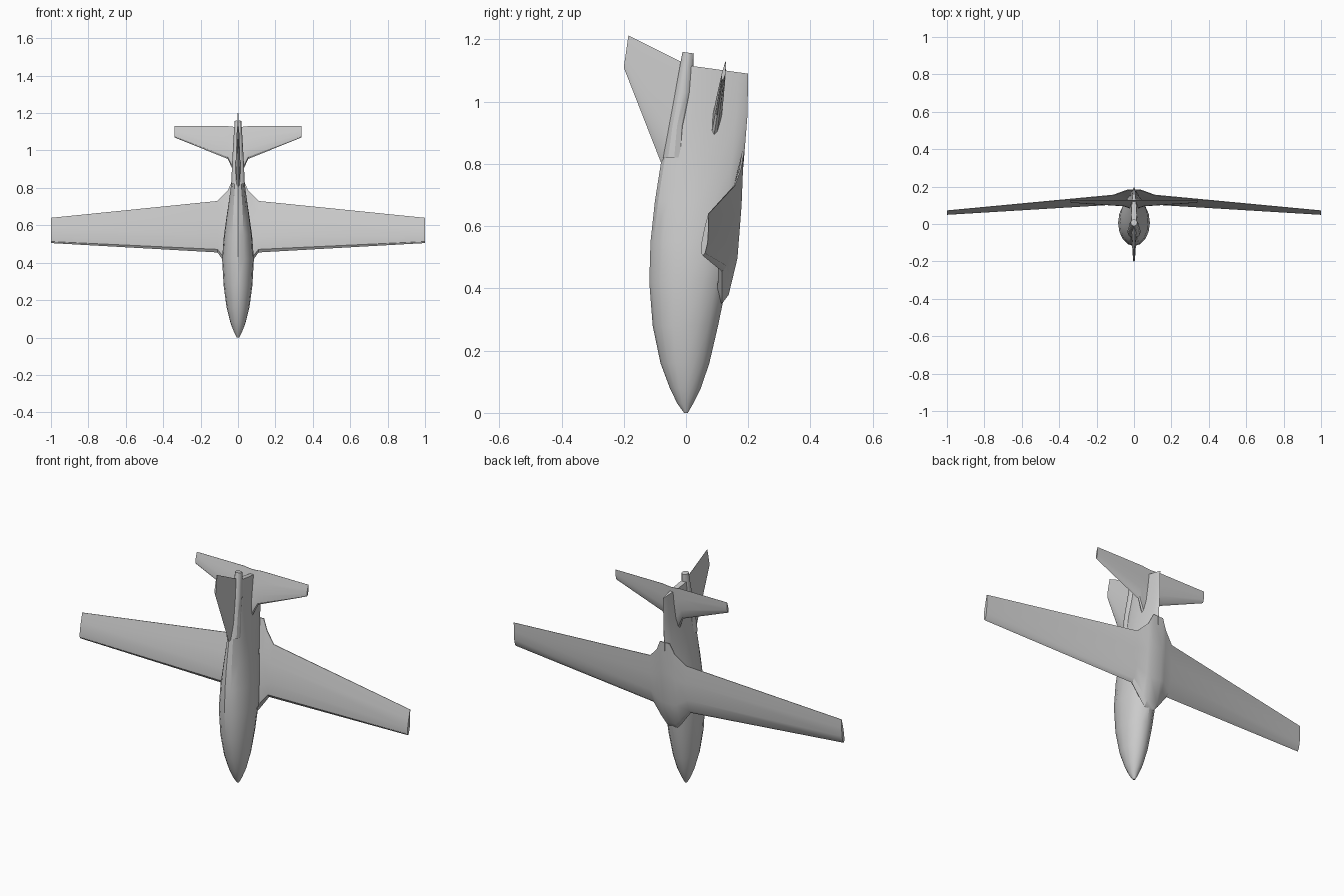
import bpy, bmesh, math
from mathutils import Vector

cube = bpy.data.objects.get("Cube")
if cube:
    bpy.data.objects.remove(cube, do_unlink=True)

grey = bpy.data.materials.new("light grey")
grey.use_nodes = True
GREY = (0.6, 0.6, 0.6, 1)
grey.diffuse_color = GREY
grey.node_tree.nodes["Principled BSDF"].inputs["Base Color"].default_value = GREY


def loft(name, rings, angle=30):
    """Skin a row of equal-sized rings and cap both ends."""
    bm = bmesh.new()
    loops = [[bm.verts.new(p) for p in ring] for ring in rings]
    n = len(loops[0])
    for a, b in zip(loops, loops[1:]):
        for i in range(n):
            j = (i + 1) % n
            bm.faces.new((a[i], a[j], b[j], b[i]))
    bm.faces.new(loops[0])
    bm.faces.new(loops[-1])
    bmesh.ops.recalc_face_normals(bm, faces=bm.faces)
    mesh = bpy.data.meshes.new(name)
    bm.to_mesh(mesh)
    bm.free()
    mesh.materials.append(grey)
    obj = bpy.data.objects.new(name, mesh)
    bpy.context.collection.objects.link(obj)
    bpy.ops.object.select_all(action='DESELECT')
    obj.select_set(True)
    bpy.context.view_layer.objects.active = obj
    bpy.ops.object.shade_smooth_by_angle(angle=math.radians(angle))
    return obj


def airfoil(lead, trail, half, normal):
    """Ring of points around a chord from leading to trailing edge."""
    lead, trail, normal = Vector(lead), Vector(trail), Vector(normal)
    shape = [(0.06, 0.6), (0.3, 1), (0.65, 0.65), (1, 0.08)]
    side = [lead.lerp(trail, t) + normal * half * h for t, h in shape]
    back = [lead.lerp(trail, t) - normal * half * h for t, h in reversed(shape)]
    return [lead] + side + back


def span_surface(name, stations):
    """Mirrored wing; stations run from the root: x, lead y z, trail y z, half."""
    full = [(-s[0],) + s[1:] for s in reversed(stations)] + stations
    loft(name, [airfoil((x, ly, lz), (x, ty, tz), half, (0, 1, 0))
                for x, ly, lz, ty, tz, half in full])


def section(ztop, zbot, top, bottom, width, pinch, sides=16):
    """Oval body section, narrowed toward the belly by pinch."""
    ring = []
    for i in range(sides):
        a = 2 * math.pi * i / sides
        t = (1 - math.cos(a)) / 2
        ring.append((width * math.sin(a) * (1 - pinch * t),
                     top + (bottom - top) * t, ztop + (zbot - ztop) * t))
    return ring


# Fuselage, nose down, drawn into a thin keel at the tail
loft("fuselage", [section(*s) for s in [
    (0, 0, -0.006, 0.006, 0.006, 0),
    (0.03, 0.03, -0.028, 0.023, 0.022, 0),
    (0.08, 0.08, -0.052, 0.048, 0.041, 0),
    (0.16, 0.16, -0.082, 0.075, 0.061, 0),
    (0.28, 0.28, -0.107, 0.103, 0.077, 0),
    (0.42, 0.42, -0.118, 0.132, 0.085, 0),
    (0.55, 0.55, -0.114, 0.155, 0.079, 0.1),
    (0.68, 0.68, -0.1, 0.172, 0.064, 0.25),
    (0.8, 0.8, -0.081, 0.185, 0.048, 0.4),
    (0.95, 0.95, -0.053, 0.197, 0.033, 0.6),
    (1.12, 1.09, -0.018, 0.2, 0.021, 0.75)]])

# Tail boom ending in a small round nozzle
loft("tail_boom", [section(*s, 0, 12) for s in [
    (0.82, 0.82, -0.076, 0.0, 0.036),
    (0.92, 0.92, -0.058, 0.0, 0.032),
    (1.03, 1.03, -0.037, 0.02, 0.026),
    (1.16, 1.155, -0.011, 0.025, 0.018)]])

# Main wing with flared root fairings
span_surface("main_wing", [
    (0.03, 0.115, 0.35, 0.183, 0.84, 0.03),
    (0.055, 0.115, 0.38, 0.175, 0.785, 0.028),
    (0.11, 0.115, 0.455, 0.155, 0.73, 0.024),
    (1.0, 0.054, 0.505, 0.072, 0.64, 0.01)])

# Tailplane with a swept root fillet
span_surface("tailplane", [
    (0.01, 0.085, 0.86, 0.128, 1.125, 0.015),
    (0.055, 0.1, 0.955, 0.128, 1.13, 0.012),
    (0.34, 0.117, 1.07, 0.128, 1.13, 0.006)])

# Upright tail fin
loft("tail_fin", [airfoil((0, ly, lz), (0, ty, tz), half, (1, 0, 0))
                  for ly, lz, ty, tz, half in [
    (-0.065, 0.765, 0.02, 1.11, 0.015),
    (-0.2, 1.11, -0.185, 1.213, 0.005)]])
